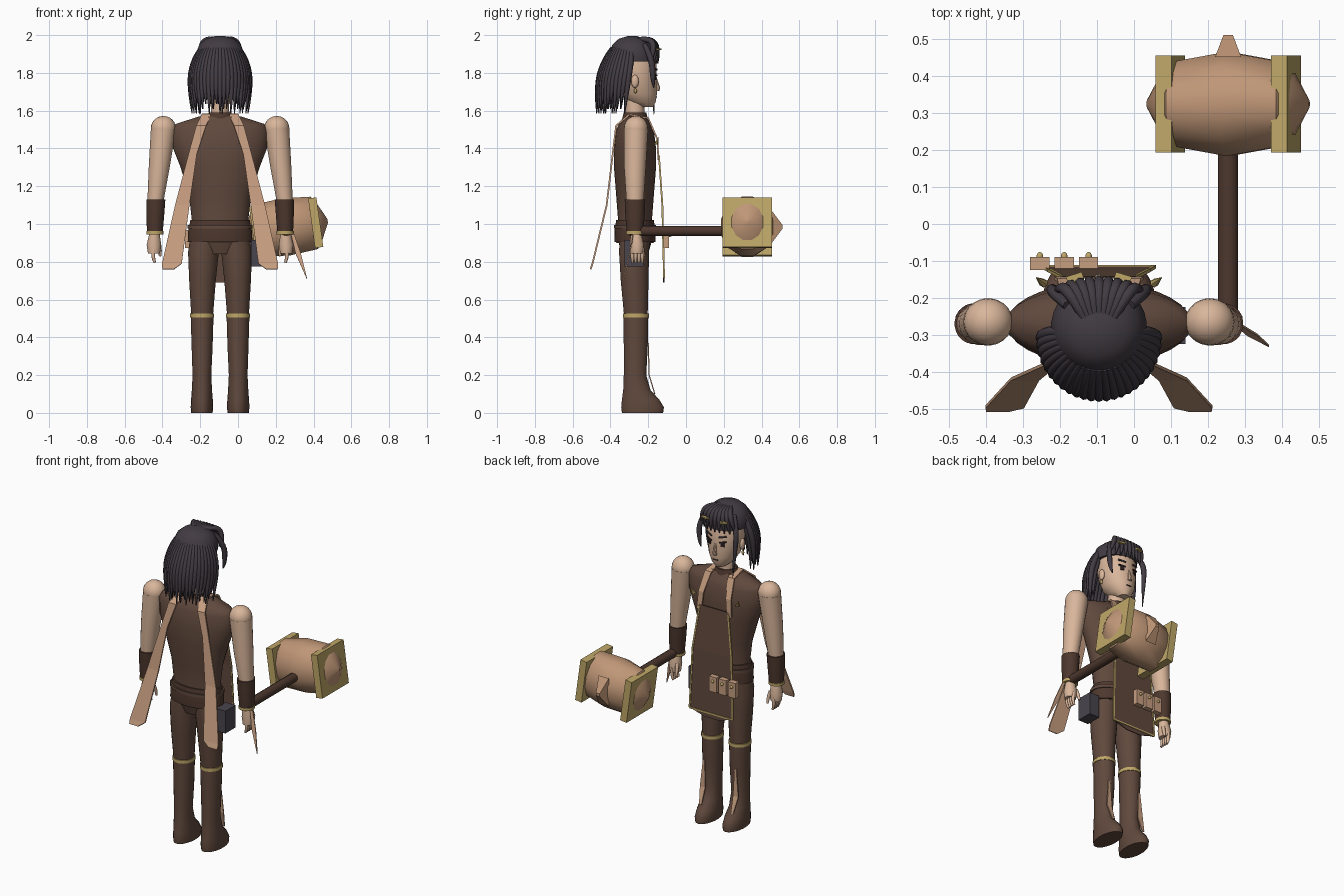
import bpy, bmesh, math
from mathutils import Vector, Matrix

if "Cube" in bpy.data.objects:
    bpy.data.objects.remove(bpy.data.objects["Cube"])

CX = -0.095   # body centre line
BY = -0.27    # body depth centre


def material(name, r, g, b):
    col = [(c / 255) ** 2.2 for c in (r, g, b)] + [1]
    m = bpy.data.materials.new(name)
    m.use_nodes = True
    m.diffuse_color = col
    m.node_tree.nodes["Principled BSDF"].inputs["Base Color"].default_value = col
    return m


SKIN = material("skin", 216, 180, 153)
BROWN = material("brown_leather", 96, 74, 63)
DARK = material("dark_leather", 78, 58, 49)
HAIR = material("dark_hair", 68, 62, 68)
TAN = material("tan_cloth", 198, 157, 128)
WOOD = material("hammer_tan", 190, 149, 118)
GOLD = material("gold", 190, 166, 104)
GREY = material("grey_pouch", 74, 70, 78)
INK = material("face_dark", 50, 38, 38)


def finish(name, bm, mat, smooth=True):
    bmesh.ops.recalc_face_normals(bm, faces=bm.faces[:])
    me = bpy.data.meshes.new(name)
    bm.to_mesh(me)
    bm.free()
    me.materials.append(mat)
    ob = bpy.data.objects.new(name, me)
    bpy.context.collection.objects.link(ob)
    if smooth:
        bpy.ops.object.select_all(action="DESELECT")
        ob.select_set(True)
        bpy.context.view_layer.objects.active = ob
        bpy.ops.object.shade_smooth_by_angle(angle=math.radians(40))
    return ob


def loft(name, mat, rows, sides=24, smooth=True):
    """Stack of ellipses: each row is z, x, y, rx, ry."""
    bm = bmesh.new()
    rings = []
    for z, x, y, rx, ry in rows:
        angles = [2 * math.pi * (i + 0.5) / sides for i in range(sides)]
        rings.append([bm.verts.new((x + rx * math.cos(a), y + ry * math.sin(a), z)) for a in angles])
    for a, b in zip(rings, rings[1:]):
        for i in range(sides):
            j = (i + 1) % sides
            bm.faces.new((a[i], a[j], b[j], b[i]))
    bm.faces.new(rings[0])
    bm.faces.new(rings[-1])
    return finish(name, bm, mat, smooth)


def box(name, mat, loc, size, turn=None):
    bm = bmesh.new()
    bmesh.ops.create_cube(bm, size=1, matrix=Matrix.Diagonal((*size, 1)))
    ob = finish(name, bm, mat, False)
    ob.location = loc
    if turn:
        ob.rotation_euler = turn
    return ob


def ball(name, mat, loc, size):
    bm = bmesh.new()
    bmesh.ops.create_uvsphere(bm, u_segments=20, v_segments=12, radius=1, matrix=Matrix.Diagonal((*size, 1)))
    ob = finish(name, bm, mat)
    ob.location = loc
    return ob


def ribbon(name, mat, rows, thick=0.006):
    """Flat strip: each row is x, y, z, half width."""
    bm = bmesh.new()
    pairs = [(bm.verts.new((x - w, y, z)), bm.verts.new((x + w, y, z))) for x, y, z, w in rows]
    for a, b in zip(pairs, pairs[1:]):
        bm.faces.new((a[0], a[1], b[1], b[0]))
    ob = finish(name, bm, mat, False)
    mod = ob.modifiers.new("thickness", "SOLIDIFY")
    mod.thickness, mod.offset = thick, 0
    return ob


def strands(name, mat, paths, depth):
    """Tapered locks; each path is a list of (point, radius factor)."""
    cu = bpy.data.curves.new(name, "CURVE")
    cu.dimensions = "3D"
    cu.bevel_depth, cu.bevel_resolution, cu.resolution_u = depth, 2, 4
    cu.use_fill_caps = True
    for path in paths:
        sp = cu.splines.new("NURBS")
        sp.points.add(len(path) - 1)
        sp.use_endpoint_u, sp.order_u = True, 3
        for p, (co, r) in zip(sp.points, path):
            p.co, p.radius = (*co, 1), r
    cu.materials.append(mat)
    ob = bpy.data.objects.new(name, cu)
    bpy.context.collection.objects.link(ob)
    bpy.ops.object.select_all(action="DESELECT")
    ob.select_set(True)
    bpy.context.view_layer.objects.active = ob
    bpy.ops.object.convert(target="MESH")
    return ob


# Torso, belt and hips
loft("torso", BROWN, [(0.9, CX, BY, .16, .1), (1.02, CX, BY, .15, .09), (1.15, CX, BY, .165, .1),
                      (1.3, CX, BY, .21, .112), (1.4, CX, BY, .25, .112), (1.5, CX, BY, .255, .1),
                      (1.53, CX, BY, .235, .085), (1.57, CX, BY, .11, .06)], 32)
loft("collar", DARK, [(1.55, CX, BY, .085, .07), (1.59, CX, BY, .06, .06)])
loft("belt", DARK, [(0.905, CX, BY, .172, .108), (0.96, CX, BY, .17, .11), (1.02, CX, BY, .158, .1)], 32)
loft("belt_band", BROWN, [(0.975, CX, BY, .172, .113), (0.995, CX, BY, .172, .113)], 32)
loft("hips", BROWN, [(0.84, CX, BY, .1, .07), (0.91, CX, BY, .165, .09)])

# Neck, head and face
loft("neck", SKIN, [(1.55, CX, BY, .05, .05), (1.7, CX, BY, .047, .05)])
loft("head", SKIN, [(1.62, CX, -.215, .03, .04), (1.645, CX, -.232, .06, .072), (1.69, CX, -.25, .088, .097),
                    (1.76, CX, -.262, .105, .108), (1.85, CX, -.27, .112, .115), (1.94, CX, -.28, .085, .09)])
loft("nose", SKIN, [(1.705, CX, -.152, .014, .012), (1.72, CX, -.147, .012, .012), (1.775, CX, -.16, .006, .006)], 8)
box("mouth", INK, (CX, -.157, 1.672), (.034, .006, .006))
for s, side in ((-1, "right"), (1, "left")):
    tilt = -s * 0.35
    box(side + "_eye", INK, (CX + s * .045, -.163, 1.775), (.022, .008, .026), (0, 0, tilt))
    box(side + "_lash", INK, (CX + s * .047, -.163, 1.79), (.042, .009, .007), (0, s * -.15, tilt))
    box(side + "_brow", HAIR, (CX + s * .046, -.163, 1.822), (.046, .009, .008), (0, s * -.2, tilt))
    ball(side + "_ear", SKIN, (CX + s * .108, BY, 1.755), (.014, .02, .034))
    ball(side + "_earring", GOLD, (CX + s * .113, -.268, 1.705), (.008, .008, .013))

# Hair: cap, back fan, fringe and side locks
loft("hair_cap", HAIR, [(1.86, CX, -.28, .125, .125), (1.9, CX, -.28, .13, .127), (1.95, CX, -.285, .11, .105),
                        (1.98, CX, -.285, .075, .072), (1.995, CX, -.285, .025, .025)], 28)
back = []
for row, (count, spread) in enumerate(((25, 1.0), (18, .85))):
    for i in range(count):
        a = math.radians(180 + 180 * i / (count - 1))
        d = Vector((math.cos(a), math.sin(a), 0))
        base = Vector((CX, -.29, 0))
        drop = Vector((0, -.035, 1.585 + .025 * (i % 3)))
        back.append([(base + d * .1 + Vector((0, 0, 1.93)), .7), (base + d * .135 * spread + Vector((0, 0, 1.88)), 1),
                     (base + d * .165 * spread + Vector((0, -.02, 1.74)), 1), (base + d * .148 * spread + drop, .15)])
strands("back_hair", HAIR, back, .017)
fringe = []
for i in range(9):
    t = (i - 4) / 4
    fringe.append([((CX + .035 * t, -.26, 1.975), .8), ((CX + .075 * t, -.19, 1.985), 1),
                   ((CX + .105 * t, -.145 - .02 * t * t, 1.93), 1), ((CX + .12 * t, -.15 - .04 * t * t, 1.85), .2)])
strands("fringe", HAIR, fringe, .016)
locks = [[((CX + s * .085, -.22, 1.95), .8), ((CX + s * .13, -.18, 1.88), 1),
          ((CX + s * .125, -.175, 1.75), .8), ((CX + s * .11, -.17, end), .1)] for s, end in ((-1, 1.58), (1, 1.72))]
strands("side_locks", HAIR, locks, .017)
for s in (-1, 1):
    box("hair_clip", GOLD, (CX + s * .065, -.146, 1.925), (.045, .02, .009), (0, 0, -s * .3))

for s, side in ((-1, "right"), (1, "left")):
    def at(off):
        return CX + s * off

    # Arm, cuff and hand
    loft(side + "_arm", SKIN, [(0.95, at(.348), BY, .034, .034), (1.12, at(.342), BY, .043, .046),
                               (1.3, at(.322), BY, .056, .058), (1.5, at(.3), -.265, .067, .064)])
    ball(side + "_shoulder", SKIN, (at(.3), -.265, 1.505), (.067, .064, .067))
    loft(side + "_cuff", DARK, [(.955, at(.345), BY, .042, .044), (1.05, at(.343), BY, .048, .052),
                                (1.13, at(.34), BY, .051, .055)])
    loft(side + "_cuff_ring", GOLD, [(.945, at(.345), BY, .046, .047), (.962, at(.345), BY, .046, .047)])
    loft(side + "_palm", SKIN, [(.845, at(.35), -.26, .033, .034), (.89, at(.35), -.26, .04, .038),
                                (.95, at(.347), -.265, .028, .03)], 12)
    fingers = [[((at(.35), -.285 + .018 * k, .87), 1), ((at(.36), -.285 + .018 * k, .83), 1),
                ((at(.345), -.283 + .017 * k, .795), .6)] for k in range(4)]
    fingers.append([((at(.325), -.24, .9), 1), ((at(.315), -.225, .86), 1), ((at(.318), -.22, .83), .6)])
    strands(side + "_fingers", SKIN, fingers, .011)

    # Leg, boot and knee ring
    loft(side + "_leg", BROWN, [(.5, at(.095), -.265, .057, .062), (.7, at(.093), -.272, .071, .074),
                                (.85, at(.088), -.275, .082, .08), (.92, at(.08), -.272, .08, .08)])
    loft(side + "_boot", BROWN, [(0, at(.096), -.23, .057, .11), (.03, at(.096), -.23, .06, .114),
                                 (.07, at(.096), -.24, .058, .1), (.12, at(.096), -.26, .054, .073),
                                 (.2, at(.096), -.27, .05, .06), (.35, at(.095), -.266, .056, .064),
                                 (.515, at(.095), -.265, .061, .066)])
    loft(side + "_knee_ring", GOLD, [(.505, at(.095), -.265, .064, .069), (.525, at(.095), -.265, .064, .069)])
    ribbon(side + "_shin_plate", TAN, [(at(.11), -.165, .1, .008), (at(.115), -.195, .2, .018),
                                       (at(.11), -.2, .37, .006)])

    # Sash tail down the back and strap over the chest
    ribbon(side + "_sash", TAN, [(at(.07), -.3, 1.58, .026), (at(.1), -.37, 1.52, .026), (at(.145), -.388, 1.37, .022),
                                 (at(.2), -.42, 1.1, .038), (at(.255), -.495, .79, .052),
                                 (at(.275), -.505, .76, .03)], .009)
    ribbon(side + "_strap", TAN, [(at(.07), -.3, 1.58, .024), (at(.08), -.2, 1.56, .022), (at(.095), -.152, 1.45, .018),
                                  (at(.105), -.146, 1.34, .016)], .009)
    loft(side + "_strap_spike", GOLD, [(1.42, at(.15), -.16, .012, .012), (1.46, at(.17), -.145, .001, .001)], 6)
    ribbon(side + "_apron_trim", GOLD, [(at(.1), -.143, 1.36, .005), (at(.135), -.125, 1.1, .005),
                                        (at(.15), -.116, .72, .005)], .009)

# Apron with pockets
ribbon("apron", BROWN, [(CX, -.145, 1.37, .1), (CX, -.127, 1.1, .135), (CX, -.118, .72, .15), (CX, -.118, .69, .05)])
ribbon("apron_hem", GOLD, [(CX, -.116, .725, .15), (CX, -.116, .715, .15)], .009)
for i in range(3):
    x = -.255 + .066 * i
    box("apron_pocket", TAN, (x, -.107, .92), (.052, .035, .095))
    ball("pocket_stud", GOLD, (x, -.088, .94), (.009, .012, .009))

# Hip pouch and blade
box("hip_pouch", GREY, (.105, -.275, .845), (.07, .1, .14))
ribbon("blade", TAN, [(.285, -.275, .96, .008), (.32, -.3, .84, .014), (.365, -.33, .71, .001)])

# Hammer, modelled along local z then tilted across the handle
tilt = math.radians(-8)
centre = Vector((.255, .325, .985))
turn = Matrix.Translation(centre) @ Matrix.Rotation(tilt, 4, "Y")
lay = turn @ Matrix.Rotation(math.radians(90), 4, "Y")
head = loft("hammer_head", WOOD, [(z, 0, 0, rx, ry) for z, rx, ry in (
    (-.222, .01, .01), (-.175, .11, .095), (-.15, .145, .118), (0, .158, .146),
    (.15, .145, .118), (.175, .11, .095), (.222, .01, .01))], 12)
head.matrix_world = lay
for s in (-1, 1):
    frame = box("hammer_frame", GOLD, (0, 0, 0), (.044, .262, .265))
    frame.matrix_world = turn @ Matrix.Translation((s * .158, 0, 0))
spike = loft("hammer_spike", WOOD, [(0, 0, 0, .05, .125), (.06, 0, 0, .018, .012)], 4, False)
spike.matrix_world = Matrix.Translation((.255, .452, .985)) @ Matrix.Rotation(math.radians(-90), 4, "X")
handle = loft("hammer_handle", DARK, [(0, 0, 0, .028, .028), (.52, 0, 0, .028, .028)], 12)
handle.matrix_world = Matrix.Translation((.255, -.3, .963)) @ Matrix.Rotation(math.radians(-90), 4, "X")
